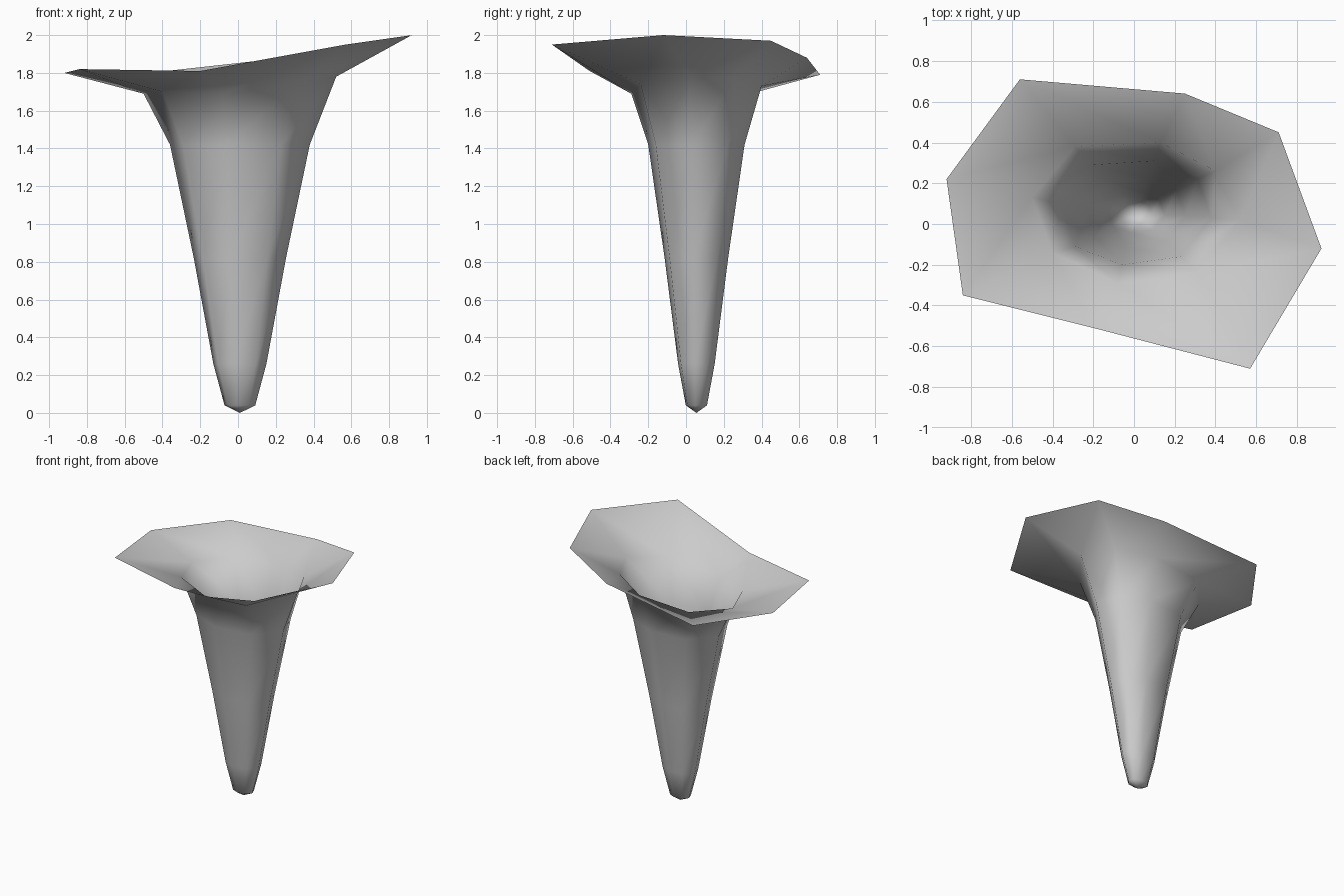
import bpy
import bmesh
from mathutils import Vector

default_cube = bpy.data.objects.get("Cube")
if default_cube:
    bpy.data.objects.remove(default_cube, do_unlink=True)


def make_material(name, colour):
    material = bpy.data.materials.new(name)
    material.use_nodes = True
    material.diffuse_color = colour
    material.node_tree.nodes["Principled BSDF"].inputs["Base Color"].default_value = colour
    return material


def add_ring(mesh, points):
    return [mesh.verts.new(point) for point in points]


def bridge_rings(mesh, lower, upper):
    """Join two rings with one quad per side, facing outwards."""
    count = len(lower)
    for index in range(count):
        following = (index + 1) % count
        mesh.faces.new((lower[index], lower[following],
                        upper[following], upper[index]))


# Uneven flared rim, counterclockwise from the right side
rim_points = [(-.92, .22, 1.8), (-.84, -.35, 1.82), (-.2, -.51, 1.81),
              (.57, -.71, 1.95), (.92, -.12, 2), (.71, .45, 1.97),
              (.25, .64, 1.88), (-.56, .71, 1.79)]

# Throat where the flare meets the stalk
throat_points = [(-.5, .13, 1.69), (-.4, -.14, 1.7), (-.08, -.29, 1.69),
                 (.31, -.24, 1.74), (.52, .02, 1.78), (.4, .26, 1.77),
                 (.13, .4, 1.73), (-.29, .38, 1.7)]

# Stalk section, scaled down towards the tip
stalk_section = [(-.36, .1), (-.29, -.11), (-.06, -.2), (.23, -.16),
                 (.38, .03), (.31, .22), (.1, .31), (-.2, .29)]
stalk_levels = [(.04, .22), (.26, .38), (.82, .66), (1.42, 1)]
axis = Vector((.01, .055))


def stalk_ring(height, scale):
    points = []
    for corner in stalk_section:
        flat = axis + (Vector(corner) - axis) * scale
        points.append((flat.x, flat.y, height))
    return points


mesh = bmesh.new()
rings = [add_ring(mesh, stalk_ring(height, scale)) for height, scale in stalk_levels]
rings.append(add_ring(mesh, throat_points))
rings.append(add_ring(mesh, rim_points))
for lower, upper in zip(rings, rings[1:]):
    bridge_rings(mesh, lower, upper)

# Closed tip
tip = mesh.verts.new((axis.x, axis.y, 0))
bottom = rings[0]
for index, vertex in enumerate(bottom):
    mesh.faces.new((tip, bottom[(index + 1) % len(bottom)], vertex))

# Smooth open funnel
for face in mesh.faces:
    face.smooth = True
data = bpy.data.meshes.new("flared_funnel")
mesh.to_mesh(data)
mesh.free()
data.materials.append(make_material("light grey", (.6, .6, .6, 1)))
funnel = bpy.data.objects.new("flared_funnel", data)
bpy.context.collection.objects.link(funnel)
